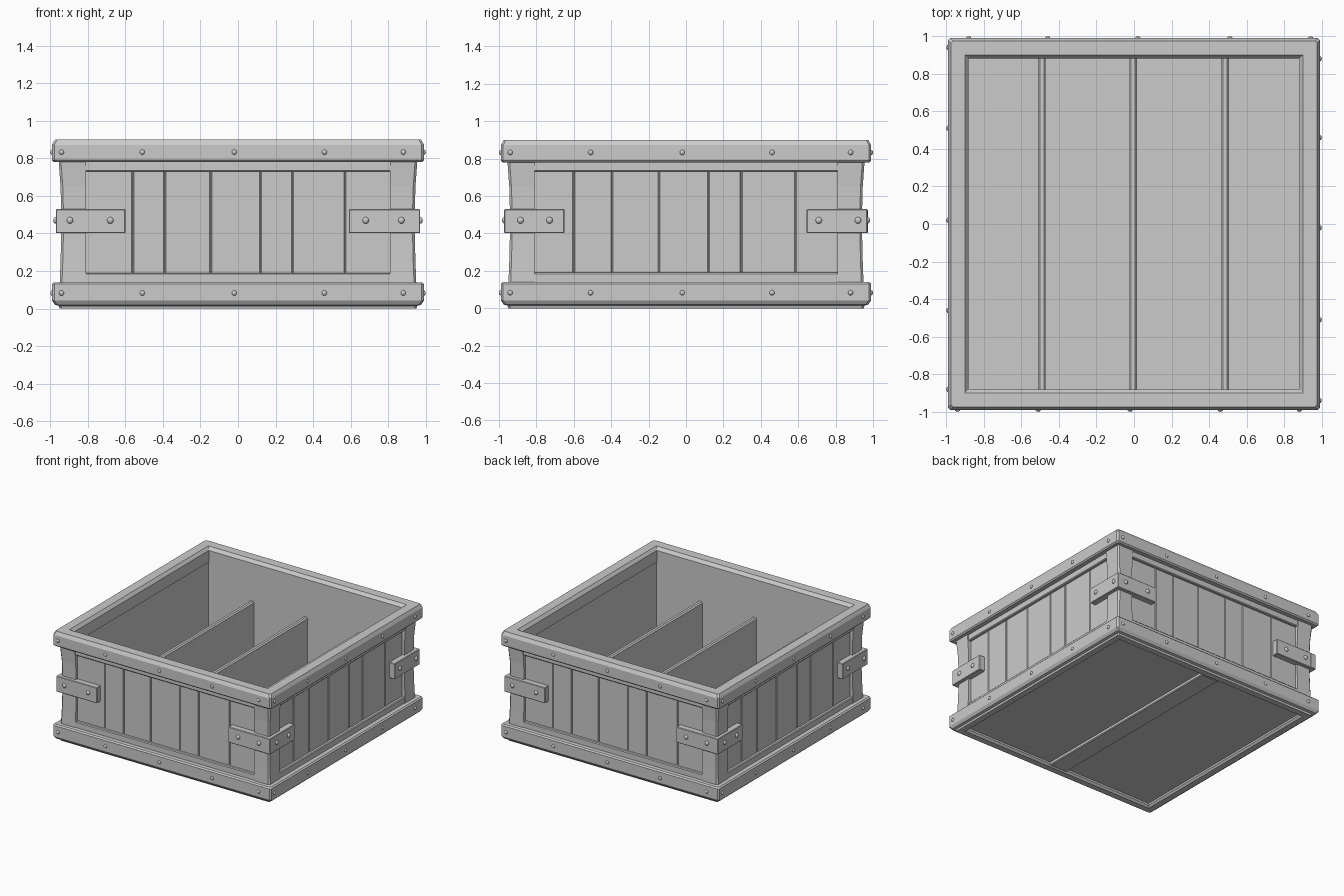
import bpy, bmesh
from math import pi
from mathutils import Matrix, Vector

if "Cube" in bpy.data.objects:
    bpy.data.objects.remove(bpy.data.objects["Cube"])


def finish(name, bm, bevel=0.0, smooth=False):
    bmesh.ops.recalc_face_normals(bm, faces=bm.faces)
    me = bpy.data.meshes.new(name)
    bm.to_mesh(me)
    bm.free()
    ob = bpy.data.objects.new(name, me)
    bpy.context.collection.objects.link(ob)
    if smooth:
        for p in me.polygons:
            p.use_smooth = True
    if bevel:
        m = ob.modifiers.new("bevel", 'BEVEL')
        m.width = bevel
        m.segments = 1
        m.limit_method = 'ANGLE'
    return ob


def add_box(bm, x, y, z):
    size = Vector((x[1] - x[0], y[1] - y[0], z[1] - z[0]))
    mid = Vector((sum(x), sum(y), sum(z))) / 2
    bmesh.ops.create_cube(bm, size=1, matrix=Matrix.Translation(mid) @ Matrix.Diagonal((*size, 1)))


def box(name, x, y, z, bevel=0.0):
    bm = bmesh.new()
    add_box(bm, x, y, z)
    return finish(name, bm, bevel)


def loft(bm, loops, closed):
    rows = [[bm.verts.new(p) for p in loop] for loop in loops]
    n = len(rows[0])
    for i in range(len(rows) if closed else len(rows) - 1):
        a, b = rows[i], rows[(i + 1) % len(rows)]
        for j in range(n):
            bm.faces.new((a[j], a[(j + 1) % n], b[(j + 1) % n], b[j]))
    if not closed:
        bm.faces.new(rows[0])
        bm.faces.new(rows[-1])


def square_rim(name, profile):
    """Sweep an (offset, height) profile round a square with clipped corners."""
    loops = []
    for r, z in profile:
        c = 0.012 if r > 0.92 else 0.001
        loop = []
        for k in range(4):
            rot = Matrix.Rotation(k * pi / 2, 3, 'Z')
            loop += [rot @ Vector((r, r - c, z)), rot @ Vector((r - c, r, z))]
        loops.append(loop)
    bm = bmesh.new()
    loft(bm, loops, True)
    return finish(name, bm)


# Top and bottom rims
square_rim("top_rim", [(.93, .78), (.98, .78), (.99, .79), (.99, .872), (.975, .9),
                       (.9, .9), (.88, .875), (.88, .78)])
square_rim("bottom_rim", [(.93, .14), (.98, .14), (.99, .13), (.99, .042), (.975, .02),
                          (.955, .015), (.95, 0), (.9, 0), (.885, .015), (.885, .14)])

# Floor, underside batten and inner dividers
box("floor", (-.9, .9), (-.9, .9), (.03, .07))
box("bottom_batten", (-.08, .08), (-.89, .89), (.004, .035), .006)
for i, x in enumerate((-.49, -.005, .485)):
    box(f"divider_{i + 1}", (x - .02, x + .02), (-.89, .89), (.06, .565), .01)

# Sides: front/back and right/left share a layout
SIDES = {
    "front": (0, (-.56, -.39, -.145, .12, .29, .57), (-.97, -.60, .59, .967), (-.895, -.68, .68, .87)),
    "right": (1, (-.60, -.395, -.145, .12, .295, .585), (-.972, -.65, .645, .967), (-.885, -.73, .71, .92)),
    "back": (2, (-.56, -.39, -.145, .12, .29, .57), (-.97, -.60, .59, .967), (-.895, -.68, .68, .87)),
    "left": (3, (-.60, -.395, -.145, .12, .295, .585), (-.972, -.65, .645, .967), (-.885, -.73, .71, .92)),
}
for side, (turn, cuts, ends, pins) in SIDES.items():
    rot = Matrix.Rotation(turn * pi / 2, 4, 'Z')
    parts = []

    # Backing wall
    parts.append(box(f"{side}_wall", (-.9, .9), (-.91, -.886), (.05, .8)))

    # Vertical planks with narrow grooves
    bm = bmesh.new()
    edges = (-.83,) + cuts + (.83,)
    for a, b in zip(edges, edges[1:]):
        add_box(bm, (a + .001, b - .001), (-.922, -.9), (.17, .75))
    parts.append(finish(f"{side}_planks", bm, .005))

    # Horizontal frame rails
    for label, z in (("upper", (.73, .8)), ("lower", (.12, .19))):
        parts.append(box(f"{side}_{label}_rail", (-.82, .82), (-.945, -.89), z, .006))

    # L-shaped corner post with a slightly waisted outside
    loops = []
    for z, o in ((.12, .95), (.25, .945), (.46, .94), (.65, .945), (.8, .956)):
        loops.append([(o, -o + .012, z), (o, -.81, z), (.89, -.81, z), (.89, -.89, z),
                      (.81, -.89, z), (.81, -o, z), (o - .012, -o, z)])
    bm = bmesh.new()
    loft(bm, loops, False)
    parts.append(finish(f"{side}_corner_post", bm))

    # Metal corner straps
    for label, x in (("left", ends[:2]), ("right", ends[2:])):
        parts.append(box(f"{side}_{label}_strap", x, (-.97, -.918), (.402, .53), .004))

    # Domed rivets on straps and rims
    bm = bmesh.new()
    spots = [(x, -.97, .47, .018, .014) for x in pins]
    spots += [(x, -.99, z, .014, .01) for x in (-.94, -.51, -.02, .46, .88) for z in (.083, .833)]
    for x, y, z, r, h in spots:
        m = Matrix.Translation((x, y, z)) @ Matrix.Diagonal((r, h, r, 1))
        bmesh.ops.create_uvsphere(bm, u_segments=10, v_segments=6, radius=1, matrix=m)
    parts.append(finish(f"{side}_rivets", bm, smooth=True))

    for ob in parts:
        ob.matrix_world = rot
